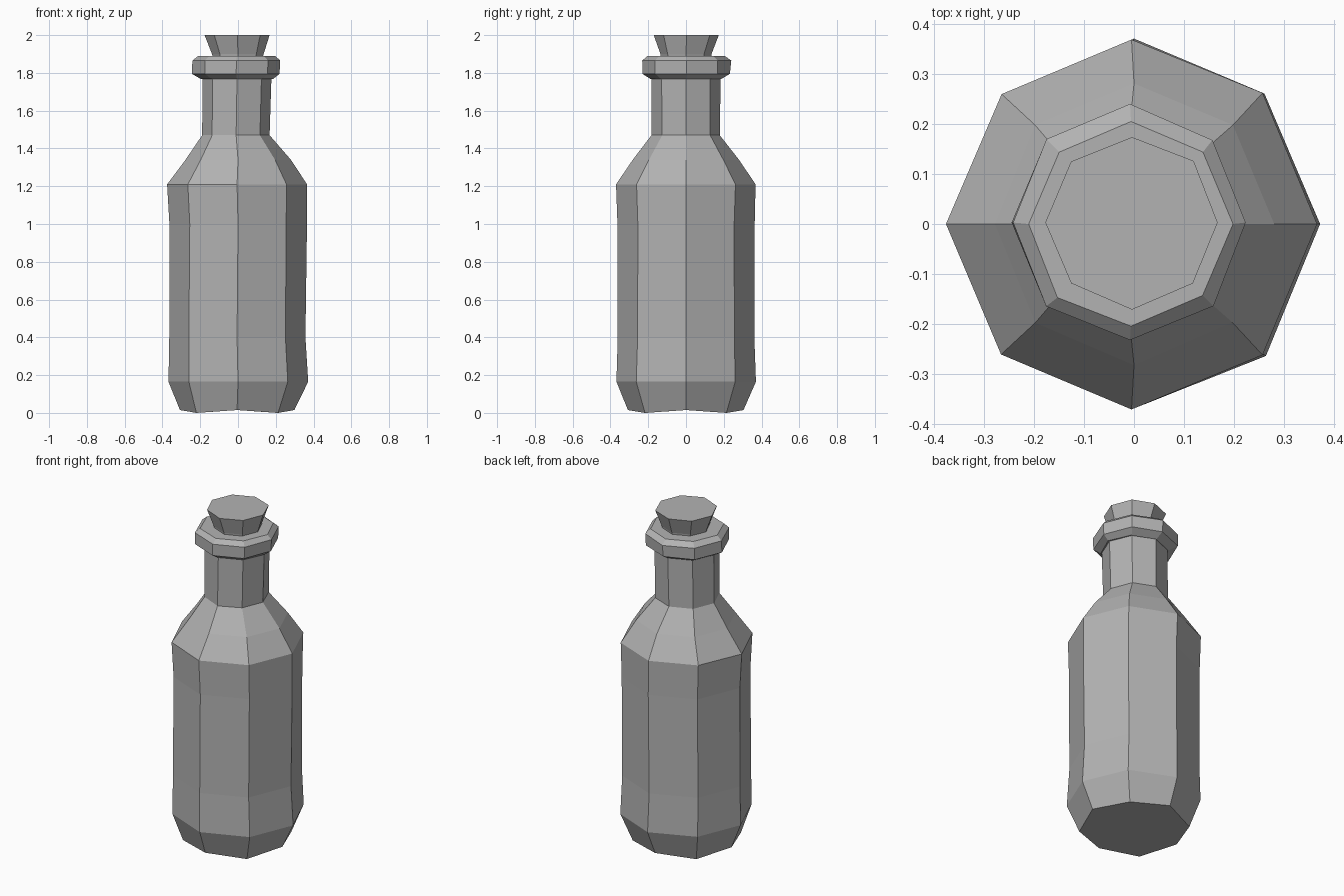
import bpy, bmesh, math, random

SIDES = 8
random.seed(4)

if "Cube" in bpy.data.objects:
    bpy.data.objects.remove(bpy.data.objects["Cube"], do_unlink=True)

grey = bpy.data.materials.new("plain grey")
grey.use_nodes = True
grey.diffuse_color = (0.45, 0.45, 0.45, 1)
grey.node_tree.nodes["Principled BSDF"].inputs["Base Color"].default_value = grey.diffuse_color


def lathe(name, profile, wobble):
    """Eight-sided turned part; each row is radius, height, centre x, centre y."""
    bm = bmesh.new()
    rings = []
    for radius, z, cx, cy in profile:
        ring = []
        for i in range(SIDES):
            a = math.tau * i / SIDES
            r = radius + random.uniform(-wobble, wobble)
            ring.append(bm.verts.new((cx + r * math.cos(a), cy + r * math.sin(a), z)))
        rings.append(ring)
    for low, high in zip(rings, rings[1:]):
        for i in range(SIDES):
            j = (i + 1) % SIDES
            bm.faces.new((low[i], low[j], high[j], high[i]))
    bm.faces.new(rings[0][::-1])
    bm.faces.new(rings[-1])
    # Points of the base facing the four main directions sit slightly higher
    if profile[0][1] == 0:
        for v in rings[0][::2]:
            v.co.z = 0.015
    bmesh.ops.recalc_face_normals(bm, faces=bm.faces)
    mesh = bpy.data.meshes.new(name)
    bm.to_mesh(mesh)
    bm.free()
    mesh.materials.append(grey)
    obj = bpy.data.objects.new(name, mesh)
    bpy.context.collection.objects.link(obj)
    return obj


# Body, shoulder and neck
lathe("bottle_body", [
    (0.305, 0, -0.005, 0),
    (0.37, 0.165, 0, 0),
    (0.36, 0.4, -0.005, 0),
    (0.363, 1.0, 0, 0),
    (0.368, 1.21, -0.005, 0),
    (0.28, 1.34, 0, 0),
    (0.18, 1.47, -0.01, 0),
    (0.183, 1.79, -0.005, 0),
], 0.003)

# Lip around the mouth
lathe("bottle_lip", [
    (0.19, 1.768, -0.006, 0),
    (0.232, 1.795, -0.01, 0.003),
    (0.234, 1.865, -0.008, 0.003),
    (0.205, 1.89, -0.006, 0),
], 0.003)

# Tapered stopper
lathe("cork", [
    (0.13, 1.87, 0, 0),
    (0.137, 1.9, 0, 0),
    (0.172, 2.0, -0.004, 0.003),
], 0.002)
